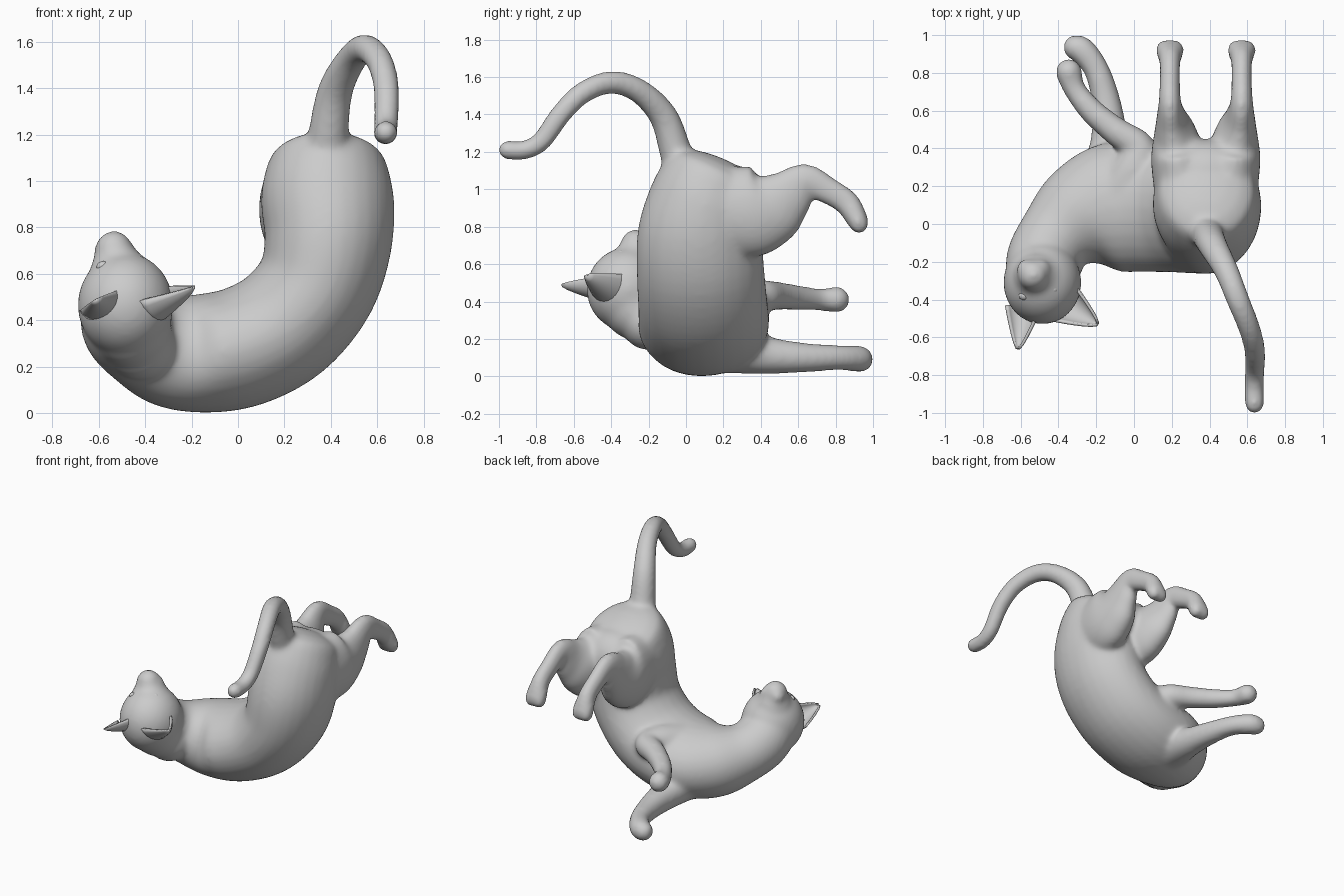
import bpy, bmesh, math
from mathutils import Vector, Matrix

if "Cube" in bpy.data.objects:
    bpy.data.objects.remove(bpy.data.objects["Cube"])


def spline(keys, steps=5):
    """Catmull-Rom through tuples of any length."""
    out = []
    for i in range(len(keys) - 1):
        p0, p1 = keys[max(i - 1, 0)], keys[i]
        p2, p3 = keys[i + 1], keys[min(i + 2, len(keys) - 1)]
        for s in range(steps):
            t = s / steps
            out.append([0.5 * (2 * b + (c - a) * t + (2 * a - 5 * b + 4 * c - d) * t * t
                               + (3 * b - a - 3 * c + d) * t ** 3)
                        for a, b, c, d in zip(p0, p1, p2, p3)])
    out.append(list(keys[-1]))
    return out


def loft(bm, keys, ref, cap=1.0, n=28):
    """Elliptical tube through (x, y, z, radius across, radius along ref), rounded ends."""
    keys = [k if len(k) == 5 else (*k, k[3]) for k in keys]
    pts = spline(keys)
    pos = [Vector(p[:3]) for p in pts]
    secs = []
    for i, p in enumerate(pts):
        t = (pos[min(i + 1, len(pos) - 1)] - pos[max(i - 1, 0)]).normalized()
        secs.append((pos[i], t, p[3], p[4]))

    def dome(sec, sign):
        c, t, a, b = sec
        return [(c + t * sign * min(a, b) * cap * math.sin(q), t, a * math.cos(q), b * math.cos(q))
                for q in (0.4, 0.8, 1.15, 1.45)]
    secs = dome(secs[0], -1)[::-1] + secs + dome(secs[-1], 1)
    rings = []
    for c, t, a, b in secs:
        v = (Vector(ref) - t * t.dot(Vector(ref))).normalized()
        u = t.cross(v)
        rings.append([bm.verts.new(c + u * a * math.cos(k * math.tau / n) + v * b * math.sin(k * math.tau / n))
                      for k in range(n)])
    for r, s in zip(rings, rings[1:]):
        for k in range(n):
            bm.faces.new((r[k], r[(k + 1) % n], s[(k + 1) % n], s[k]))
    bm.faces.new(rings[0])
    bm.faces.new(rings[-1])


def ball(bm, centre, radii):
    m = Matrix.Translation(centre) @ Matrix.Diagonal((*radii, 1))
    bmesh.ops.create_uvsphere(bm, u_segments=32, v_segments=20, radius=1, matrix=m)


def finish(bm, name):
    bmesh.ops.recalc_face_normals(bm, faces=bm.faces)
    for f in bm.faces:
        f.smooth = True
    me = bpy.data.meshes.new(name)
    bm.to_mesh(me)
    bm.free()
    ob = bpy.data.objects.new(name, me)
    bpy.context.collection.objects.link(ob)
    return ob


bm = bmesh.new()
X, Y = (1, 0, 0), (0, 1, 0)

# trunk from hips round to neck
loft(bm, [(.385, .165, 1.06, .26, .285), (.385, .11, .93, .287, .31), (.39, .075, .75, .277, .335),
          (.34, .078, .55, .262, .342), (.2, .09, .38, .262, .347), (.02, .095, .285, .262, .35),
          (-.15, .08, .257, .257, .338), (-.3, .025, .265, .24, .275), (-.42, -.075, .31, .2, .205),
          (-.48, -.18, .37, .195, .195), (-.49, -.26, .43, .19, .19)], Y, cap=.42)
ball(bm, (.385, .27, .93), (.26, .18, .195))

# head, throat, muzzle and cheeks
ball(bm, (-.485, -.31, .465), (.207, .222, .225))
ball(bm, (-.46, -.27, .37), (.175, .175, .175))
ball(bm, (-.42, -.2, .29), (.155, .15, .15))
loft(bm, [(-.495, -.29, .55, .17), (-.52, -.275, .635, .125), (-.535, -.27, .705, .082)], X)
for dx in (-.04, .04):
    ball(bm, (-.533 + dx, -.24, .7), (.05, .055, .05))

# hind legs, mirrored about the hip centre
for s in (-1, 1):
    side = lambda d: .38 + s * d
    loft(bm, [(side(.12), .08, .92, .2, .14), (side(.145), .33, .88, .245, .145),
              (side(.16), .45, .9, .205, .122), (side(.18), .54, .965, .15, .085),
              (side(.19), .64, 1.045, .095, .061), (side(.19), .76, .992, .074, .055),
              (side(.19), .86, .928, .069, .057), (side(.19), .91, .848, .06, .075),
              (side(.19), .923, .828, .056, .077)], X)
    for d in (-.03, .03):
        ball(bm, (side(.19 + d), .925, .812), (.046, .05, .05))

# front legs
loft(bm, [(-.12, .1, .36, .15), (-.01, .28, .42, .115), (.03, .4, .43, .088), (-.095, .49, .43, .076),
          (-.225, .6, .42, .067), (-.315, .715, .41, .06), (-.345, .805, .41, .072)], (0, 0, 1))
loft(bm, [(-.15, .22, .17, .16), (-.13, .42, .115, .105), (-.145, .63, .1, .08), (-.195, .81, .1, .068),
          (-.27, .915, .095, .072), (-.31, .935, .09, .068)], (0, 0, 1))

# tail
loft(bm, [(.39, -.02, 1.1, .1), (.39, -.055, 1.2, .088), (.42, -.12, 1.39, .077), (.49, -.25, 1.525, .066),
          (.55, -.4, 1.572, .062), (.61, -.55, 1.517, .059), (.64, -.67, 1.4, .057),
          (.64, -.77, 1.26, .054), (.635, -.86, 1.21, .052), (.638, -.955, 1.21, .052)], X)

body = finish(bm, "cat_body")
rm = body.modifiers.new("blend", "REMESH")
rm.mode = "VOXEL"
rm.voxel_size = .014
rm.use_smooth_shade = True
sm = body.modifiers.new("soften", "SMOOTH")
sm.factor = .5
sm.iterations = 22


# cupped ears
def ear(name, base, tip, across, half, depth):
    base, tip = Vector(base), Vector(tip)
    axis = (tip - base).normalized()
    w = Vector(across)
    w = (w - axis * w.dot(axis)).normalized()
    back = axis.cross(w)
    if back.z > 0:
        back = -back
    bm = bmesh.new()
    rows = []
    for i in range(9):
        t = i / 8
        r = (1 - t) ** .8 * .94 + .06
        rows.append([bm.verts.new(base.lerp(tip, t) + w * half * r * math.cos(a) + back * depth * r * math.sin(a))
                     for a in [k * math.pi / 12 for k in range(13)]])
    for r, s in zip(rows, rows[1:]):
        for k in range(12):
            bm.faces.new((r[k], r[k + 1], s[k + 1], s[k]))
    ob = finish(bm, name)
    so = ob.modifiers.new("thickness", "SOLIDIFY")
    so.thickness = .014
    so.offset = 0


ear("left_ear", (-.37, -.42, .515), (-.195, -.53, .545), (.1, .13, .05), .11, .125)
ear("right_ear", (-.59, -.44, .49), (-.615, -.66, .49), (.13, -.04, .07), .1, .085)

# eyes and nose tip
for name, c, r in (("right_eye", (-.58, -.38, .63), (.03, .024, .024)),
                   ("left_eye", (-.43, -.345, .652), (.03, .024, .024)),
                   ("nose", (-.54, -.28, .758), (.03, .022, .018))):
    bm = bmesh.new()
    ball(bm, c, r)
    finish(bm, name)
